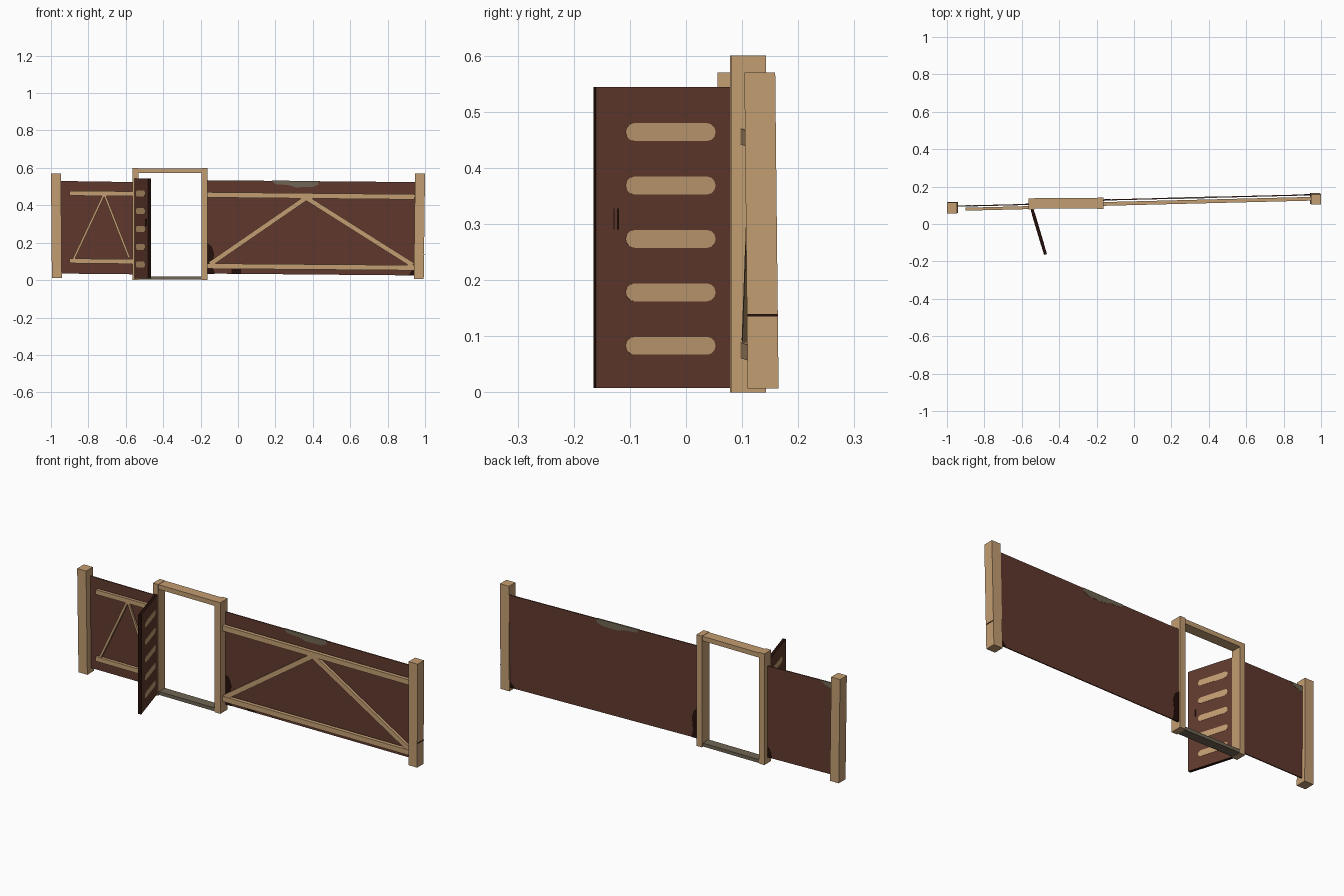
import bpy, bmesh, math
from mathutils import Vector

if "Cube" in bpy.data.objects:
    bpy.data.objects.remove(bpy.data.objects["Cube"])


def material(name, rgb):
    m = bpy.data.materials.new(name)
    m.diffuse_color = (*rgb, 1)
    m.use_nodes = True
    m.node_tree.nodes["Principled BSDF"].inputs["Base Color"].default_value = m.diffuse_color
    return m


TAN = material("tan timber", (0.55, 0.34, 0.17))
BROWN = material("red brown boards", (0.118, 0.041, 0.026))
GREY = material("weathered grey", (0.16, 0.13, 0.088))
DARK = material("dark rot", (0.017, 0.005, 0.003))


def prism(name, profile, depth, mats, rim=0):
    """Extrude a closed profile by the vector depth; rim = material slot of the sides."""
    bm = bmesh.new()
    depth = Vector(depth)
    a = [bm.verts.new(Vector(p)) for p in profile]
    b = [bm.verts.new(Vector(p) + depth) for p in profile]
    bm.faces.new(a)
    bm.faces.new(b[::-1])
    n = len(a)
    for i in range(n):
        j = (i + 1) % n
        bm.faces.new((a[j], a[i], b[i], b[j])).material_index = rim
    bmesh.ops.recalc_face_normals(bm, faces=bm.faces)
    me = bpy.data.meshes.new(name)
    bm.to_mesh(me)
    bm.free()
    for m in mats:
        me.materials.append(m)
    ob = bpy.data.objects.new(name, me)
    bpy.context.collection.objects.link(ob)
    return ob


def box(name, lo, hi, mat, lean=(0, 0)):
    """Box whose top is shifted by lean."""
    (x0, y0, z0), (x1, y1, z1) = lo, hi
    prof = [(x0, y0, z0), (x1, y0, z0), (x1, y1, z0), (x0, y1, z0)]
    return prism(name, prof, (lean[0], lean[1], z1 - z0), [mat])


class Plane:
    """Nearly x-aligned upright plane through two plan points."""
    def __init__(self, a, b):
        self.a, self.b = a, b

    def at(self, x, z, off=0):
        t = (x - self.a[0]) / (self.b[0] - self.a[0])
        return Vector((x, self.a[1] + t * (self.b[1] - self.a[1]) + off, z))

    def plate(self, name, pts, y0, thick, mat):
        return prism(name, [self.at(x, z, y0) for x, z in pts], (0, thick, 0), [mat])

    def bar(self, name, p, q, w, y0, thick, mat=TAN):
        d = Vector((q[0] - p[0], q[1] - p[1])).normalized()
        nx, nz = -d.y * w / 2, d.x * w / 2
        pts = [(p[0] - nx, p[1] - nz), (q[0] - nx, q[1] - nz),
               (q[0] + nx, q[1] + nz), (p[0] + nx, p[1] + nz)]
        return self.plate(name, pts, y0, thick, mat)


# End posts, leaning slightly
box("left_post", (-0.995, 0.06, 0.01), (-0.942, 0.118, 0.57), TAN, (-0.005, -0.004))
box("right_post", (0.94, 0.11, 0.007), (0.993, 0.165, 0.57), TAN, (0.007, -0.006))
box("post_stain", (0.9935, 0.11, 0.135), (0.996, 0.163, 0.14), DARK)

# Doorway frame
box("left_jamb", (-0.563, 0.078, 0), (-0.532, 0.136, 0.6), TAN)
box("right_jamb", (-0.195, 0.08, 0), (-0.162, 0.143, 0.6), TAN)
box("lintel", (-0.532, 0.082, 0.573), (-0.195, 0.138, 0.598), TAN)
box("sill", (-0.532, 0.085, 0.002), (-0.195, 0.135, 0.02), GREY)

# Right fence section: boards, rails, braces
right = Plane((-0.17, 0.125), (0.95, 0.153))
right.plate("right_boards", [(-0.17, 0.035), (0.95, 0.025), (0.95, 0.524), (-0.17, 0.534)],
            0, 0.006, BROWN)
right.bar("right_top_rail", (-0.165, 0.456), (0.945, 0.445), 0.028, -0.028, 0.02)
right.bar("right_bottom_rail", (-0.165, 0.075), (0.945, 0.066), 0.028, -0.028, 0.02)
right.bar("right_brace_a", (-0.15, 0.085), (0.365, 0.44), 0.026, -0.026, 0.016)
right.bar("right_brace_b", (0.365, 0.44), (0.935, 0.08), 0.026, -0.026, 0.016)

# Left fence section
left = Plane((-0.95, 0.092), (-0.55, 0.102))
left.plate("left_boards", [(-0.95, 0.035), (-0.55, 0.031), (-0.55, 0.524), (-0.95, 0.53)],
           0, 0.006, BROWN)
left.bar("left_top_rail", (-0.9, 0.464), (-0.555, 0.462), 0.025, -0.022, 0.016)
left.bar("left_bottom_rail", (-0.9, 0.103), (-0.555, 0.099), 0.025, -0.022, 0.016)
left.bar("left_brace_a", (-0.88, 0.11), (-0.718, 0.455), 0.012, -0.02, 0.01)
left.bar("left_brace_b", (-0.713, 0.455), (-0.582, 0.12), 0.012, -0.02, 0.01)

# Worn grey and rotten dark patches, wrapping both faces of the boards
worn = [(0.18, 0.532), (0.2, 0.513), (0.27, 0.508), (0.31, 0.496), (0.4, 0.498),
        (0.432, 0.512), (0.43, 0.53)]
right.plate("worn_edge", worn, -0.001, 0.008, GREY)
rot = [(-0.165, 0.034), (-0.125, 0.034), (-0.135, 0.075), (-0.128, 0.14),
       (-0.14, 0.18), (-0.165, 0.2)]
right.plate("rot_by_jamb", rot, -0.001, 0.008, DARK)
right.plate("rot_spot", [(-0.035, 0.034), (0.015, 0.034), (0.015, 0.062), (-0.035, 0.058)],
            -0.001, 0.006, DARK)
right.plate("rot_by_post", [(0.91, 0.026), (0.945, 0.026), (0.945, 0.06), (0.93, 0.05)],
            -0.001, 0.008, DARK)
left.plate("left_worn_corner", [(-0.945, 0.53), (-0.945, 0.495), (-0.9, 0.51), (-0.87, 0.529)],
           0.001, 0.006, GREY)
left.plate("left_rot", [(-0.59, 0.032), (-0.555, 0.032), (-0.555, 0.1), (-0.58, 0.07)],
           0.001, 0.006, DARK)

# Open door, swung toward the front
hinge, tip = Vector((-0.545, 0.078, 0)), Vector((-0.473, -0.163, 0))
along = (tip - hinge).normalized()
side = Vector((-along.y, along.x, 0))  # faces +x
length = (tip - hinge).length
up = Vector((0, 0, 1))


def door_plate(name, pts, half, mats, rim=0):
    prof = [hinge + along * u + up * z - side * half for u, z in pts]
    return prism(name, prof, side * 2 * half, mats, rim)


door_plate("door", [(0, 0.008), (length, 0.008), (length, 0.544), (0, 0.544)],
           0.008, [BROWN, DARK], 1)

# Rounded slots on both door faces
for i in range(5):
    z, r = 0.083 + 0.0952 * i, 0.016
    pts = []
    for centre, start in ((0.18, -90), (0.045, 90)):
        for k in range(7):
            ang = math.radians(start + 30 * k)
            pts.append((centre + r * math.cos(ang), z + r * math.sin(ang)))
    door_plate(f"door_slot_{i + 1}", pts, 0.009, [TAN])

# Door pull marks
for i, u in enumerate((0.209, 0.217)):
    door_plate(f"door_pull_{i + 1}", [(u, 0.29), (u + 0.002, 0.29), (u + 0.002, 0.328), (u, 0.328)],
               0.009, [DARK])
